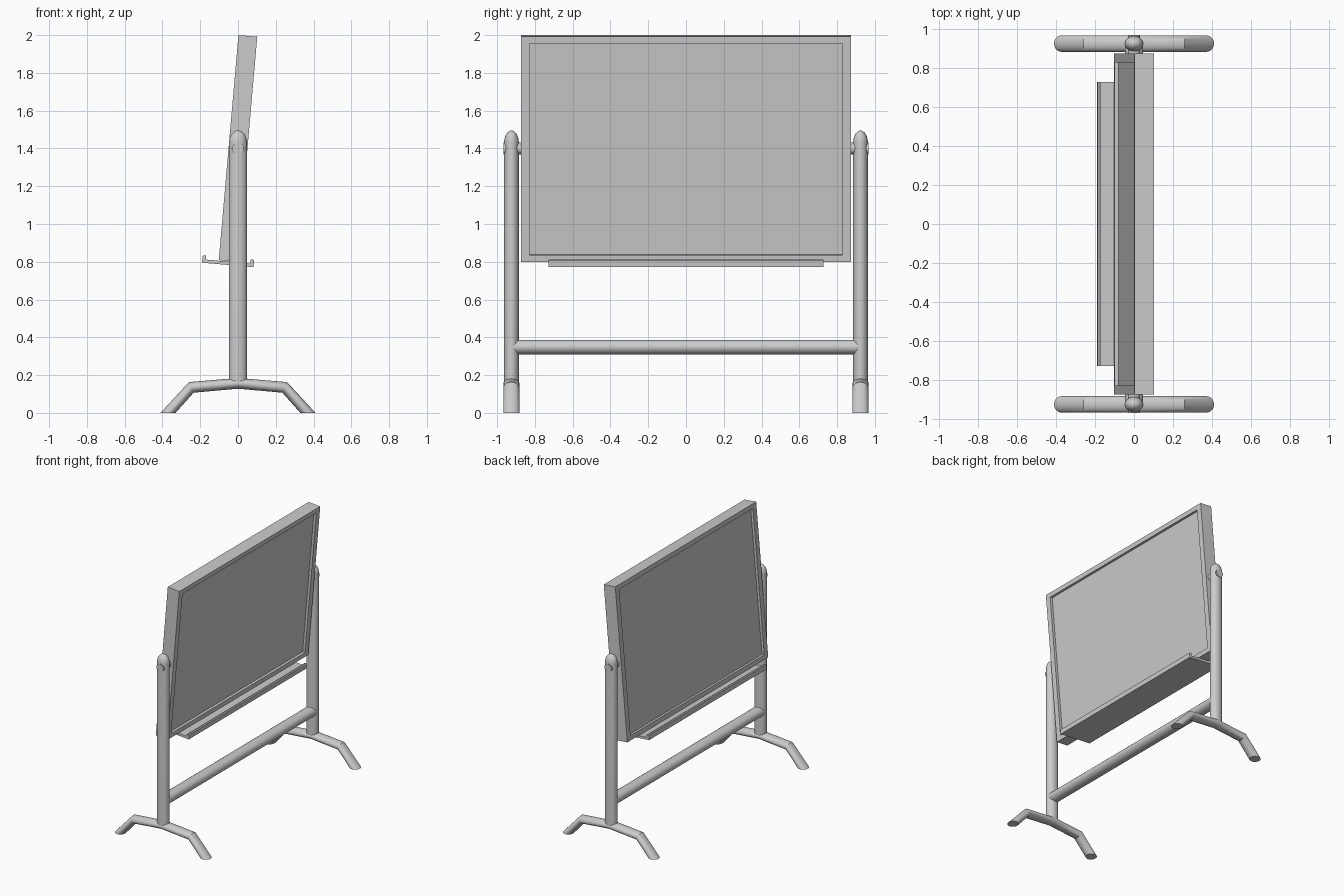
import bpy, bmesh
from math import sin, cos, pi, radians
from mathutils import Vector, Matrix

if "Cube" in bpy.data.objects:
    bpy.data.objects.remove(bpy.data.objects["Cube"])

SEG = 32
TILT = Matrix.Translation((0, 0, 1.4)) @ Matrix.Rotation(radians(5), 4, 'Y')


def finish(name, bm, smooth=False, matrix=None):
    bmesh.ops.recalc_face_normals(bm, faces=bm.faces)
    me = bpy.data.meshes.new(name)
    bm.to_mesh(me)
    bm.free()
    ob = bpy.data.objects.new(name, me)
    bpy.context.collection.objects.link(ob)
    if matrix:
        ob.matrix_world = matrix
    if smooth:
        bpy.ops.object.select_all(action='DESELECT')
        ob.select_set(True)
        bpy.context.view_layer.objects.active = ob
        bpy.ops.object.shade_smooth_by_angle(angle=radians(35))
    return ob


def tube(name, rings):
    """Skin elliptical rings given as (centre, half axis a, half axis b)."""
    bm = bmesh.new()
    loops = []
    for c, a, b in rings:
        c, a, b = Vector(c), Vector(a), Vector(b)
        loops.append([bm.verts.new(c + a * cos(2 * pi * i / SEG) + b * sin(2 * pi * i / SEG))
                      for i in range(SEG)])
    for p, q in zip(loops, loops[1:]):
        for i in range(SEG):
            j = (i + 1) % SEG
            bm.faces.new((p[i], p[j], q[j], q[i]))
    bm.faces.new(loops[0])
    bm.faces.new(loops[-1])
    return finish(name, bm, True)


# Tilted board, recessed on both faces inside a thin frame
bm = bmesh.new()
bmesh.ops.create_cube(bm, size=1, matrix=Matrix.Diagonal((0.10, 1.745, 1.196, 1)))
bm.normal_update()
sides = [f for f in bm.faces if abs(f.normal.x) > 0.9]
bmesh.ops.inset_individual(bm, faces=sides, thickness=0.04)
for f in sides:
    for v in f.verts:
        v.co.y = 0.828 if v.co.y > 0 else -0.828
        v.co.z = 0.562 if v.co.z > 0 else -0.562
ext = bmesh.ops.extrude_discrete_faces(bm, faces=sides)['faces']
for f in ext:
    for v in f.verts:
        v.co.x *= 0.6
finish("board", bm, matrix=TILT)

# Pen tray with a lip on both sides, fixed under the board
half = [(0.137, -0.619), (0.137, -0.583), (0.130, -0.579), (0.119, -0.581), (0.117, -0.601)]
profile = half + [(-x, z) for x, z in reversed(half)]
bm = bmesh.new()
face = bm.faces.new([bm.verts.new((x, -0.728, z)) for x, z in profile])
new = bmesh.ops.extrude_face_region(bm, geom=[face])['geom']
bmesh.ops.translate(bm, vec=(0, 1.456, 0), verts=[g for g in new if isinstance(g, bmesh.types.BMVert)])
finish("pen_tray", bm, matrix=TILT)

# Foot outline: outer and inner edge points of each ring
foot_half = [((-0.41, 0), (-0.33, 0)), ((-0.26, 0.163), (-0.235, 0.107))]
foot = foot_half + [((0, 0.185), (0, 0.128))]
foot += [((-o[0], o[1]), (-n[0], n[1])) for o, n in reversed(foot_half)]

for side, label in ((-1, "front"), (1, "back")):
    y = 0.924 * side
    # Oval post with a domed top
    levels = [(0.15, 1.0), (1.43, 1.0)]
    levels += [(1.43 + 0.065 * sin(t), cos(t)) for t in [k * pi / 16 for k in range(1, 8)]]
    levels.append((1.495, 0.03))
    tube(label + "_post", [((0, y, z), (0.048 * s, 0, 0), (0, 0.039 * s, 0)) for z, s in levels])
    # Bent foot
    tube(label + "_foot", [(((o[0] + n[0]) / 2, y, (o[1] + n[1]) / 2),
                            ((o[0] - n[0]) / 2, 0, (o[1] - n[1]) / 2),
                            (0, 0.042, 0)) for o, n in foot])
    # Pivot pin through the post into the board
    tube(label + "_pivot_pin", [((0, side * p, 1.4), (0.031, 0, 0), (0, 0, 0.031))
                                for p in (0.86, 0.967)])

# Crossbar between the posts
tube("crossbar", [((0, p, 0.348), (0.046, 0, 0), (0, 0, 0.039)) for p in (-0.92, 0.92)])
